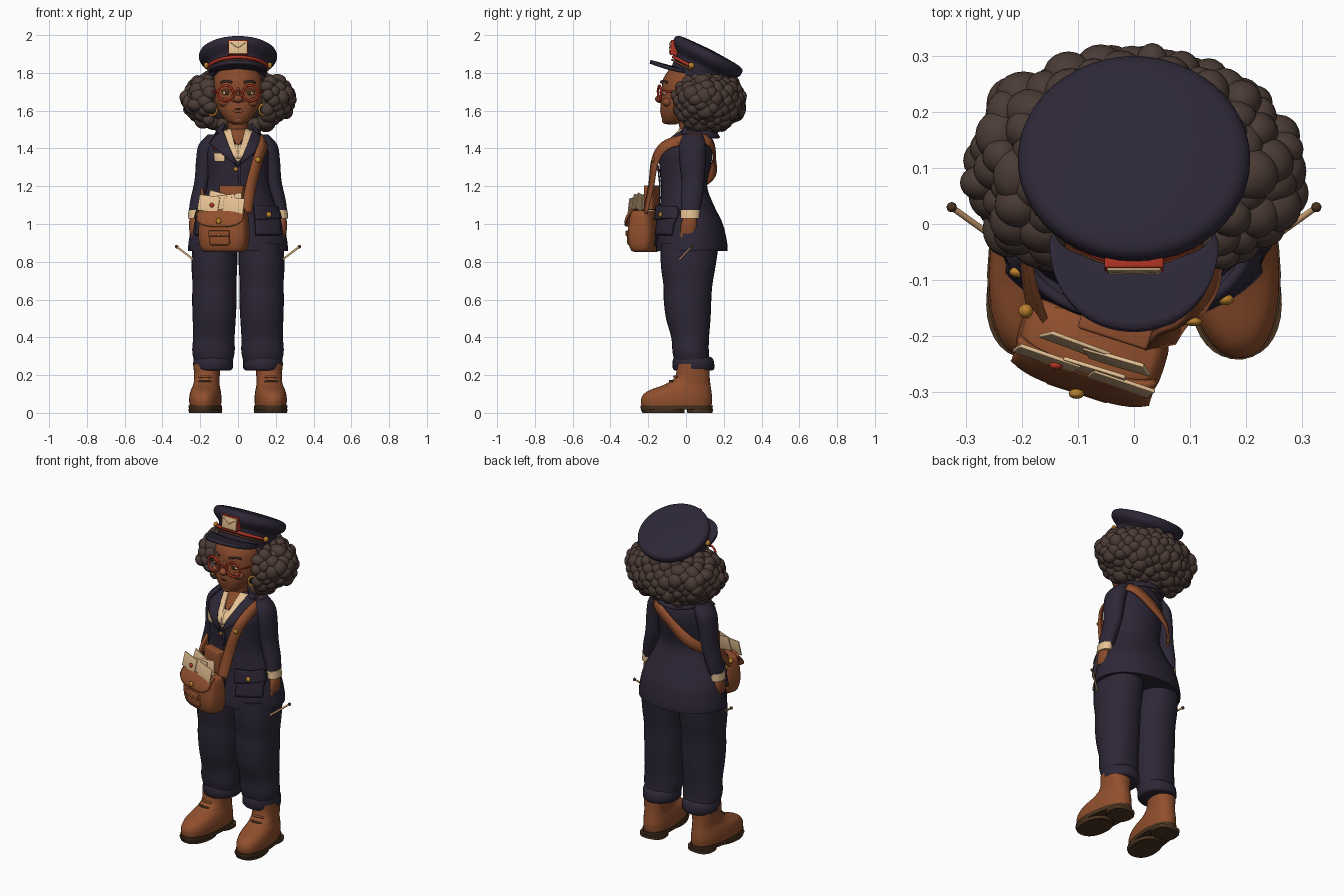
import bpy, bmesh, math, random
from mathutils import Vector, Matrix

cube = bpy.data.objects.get("Cube")
if cube:
    bpy.data.objects.remove(cube)
random.seed(4)


def material(name, *rgb):
    m = bpy.data.materials.new(name)
    m.use_nodes = True
    m.diffuse_color = (*rgb, 1)
    m.node_tree.nodes["Principled BSDF"].inputs["Base Color"].default_value = (*rgb, 1)
    return m


navy = material("navy cloth", .026, .02, .037)
leather = material("tan leather", .28, .078, .026)
skin = material("brown skin", .25, .07, .025)
hair = material("dark hair", .07, .044, .036)
cream = material("cream", .84, .57, .31)
red = material("red", .45, .035, .018)
gold = material("gold", .5, .22, .025)
sole = material("dark sole", .065, .033, .014)
wood = material("pale wood", .7, .4, .19)


def finish(name, bm, mat, matrix=None, angle=40):
    me = bpy.data.meshes.new(name)
    bmesh.ops.recalc_face_normals(bm, faces=bm.faces)
    bm.to_mesh(me)
    bm.free()
    me.materials.append(mat)
    me.polygons.foreach_set("use_smooth", [True] * len(me.polygons))
    me.set_sharp_from_angle(angle=math.radians(angle))
    ob = bpy.data.objects.new(name, me)
    bpy.context.collection.objects.link(ob)
    if matrix:
        ob.matrix_world = matrix
    return ob


def smooth_rows(rows, sub):
    # Catmull-Rom through rows of any width
    out = []
    for i in range(len(rows) - 1):
        a, b, c, d = (rows[max(0, min(len(rows) - 1, i + k))] for k in (-1, 0, 1, 2))
        for j in range(sub):
            t = j / sub
            out.append([q + .5 * t * (r - p + t * (2*p - 5*q + 4*r - s + t * (3*(q - r) + s - p)))
                        for p, q, r, s in zip(a, b, c, d)])
    return out + [list(rows[-1])]


def loft(name, rings, mat, matrix=None, sub=4, n=32, power=1.0):
    # rings: z, cx, cy, rx, ry
    bm, loops = bmesh.new(), []
    shape = lambda v: math.copysign(abs(v) ** power, v)
    for z, cx, cy, rx, ry in smooth_rows(rings, sub):
        loops.append([bm.verts.new((cx + rx * shape(math.cos(k * math.tau / n)),
                                    cy + ry * shape(math.sin(k * math.tau / n)), z)) for k in range(n)])
    for a, b in zip(loops, loops[1:]):
        for k in range(n):
            bm.faces.new((a[k], a[(k + 1) % n], b[(k + 1) % n], b[k]))
    bm.faces.new(loops[0])
    bm.faces.new(loops[-1])
    return finish(name, bm, mat, matrix)


def sheet(name, fn, mat, thick=.008, nu=12, nv=8):
    # fn(u, v) gives a point, u and v from 0 to 1
    bm = bmesh.new()
    g = [[bm.verts.new(fn(u / nu, v / nv)) for v in range(nv + 1)] for u in range(nu + 1)]
    for u in range(nu):
        for v in range(nv):
            bm.faces.new((g[u][v], g[u + 1][v], g[u + 1][v + 1], g[u][v + 1]))
    ob = finish(name, bm, mat)
    mod = ob.modifiers.new("thickness", "SOLIDIFY")
    mod.thickness, mod.offset = thick, 0
    return ob


def ball(name, loc, size, mat):
    bm = bmesh.new()
    bmesh.ops.create_uvsphere(bm, u_segments=20, v_segments=12, radius=1)
    return finish(name, bm, mat, Matrix.LocRotScale(Vector(loc), None, Vector(size)))


def box(name, matrix, size, mat, bevel=.004):
    bm = bmesh.new()
    bmesh.ops.create_cube(bm, size=1, matrix=Matrix.Diagonal((*size, 1)))
    bmesh.ops.bevel(bm, geom=bm.edges[:], offset=bevel, segments=3, profile=.5, affect="EDGES")
    return finish(name, bm, mat, matrix)


def tube(name, pts, r, mat, cyclic=False):
    cu = bpy.data.curves.new(name, "CURVE")
    cu.dimensions, cu.bevel_depth, cu.bevel_resolution, cu.use_fill_caps = "3D", r, 2, True
    sp = cu.splines.new("POLY")
    sp.points.add(len(pts) - 1)
    for p, q in zip(sp.points, pts):
        p.co = (*q, 1)
    sp.use_cyclic_u = cyclic
    cu.materials.append(mat)
    ob = bpy.data.objects.new(name, cu)
    bpy.context.collection.objects.link(ob)
    return ob


def ring(name, c, r, thick, mat, turn=0):
    arc = [k * math.tau / 24 for k in range(24)]
    return tube(name, [(c[0] + r * math.cos(a) * math.cos(turn), c[1] + r * math.cos(a) * math.sin(turn),
                        c[2] + r * math.sin(a)) for a in arc], thick, mat, True)


# jacket body
jacket = [(.857, 0, .03, .264, .19), (.9, 0, .03, .262, .188), (1, 0, .025, .243, .17), (1.1, 0, .005, .2, .142),
          (1.2, 0, -.01, .165, .122), (1.3, 0, -.005, .162, .136), (1.38, 0, .003, .168, .138),
          (1.44, 0, .028, .15, .105), (1.5, 0, .045, .08, .07)]
loft("jacket", jacket, navy)
dense = smooth_rows(jacket, 12)


def on_jacket(x, z, lift):
    _, _, cy, rx, ry = min(dense, key=lambda r: abs(r[0] - z))
    return Vector((x, cy - ry * math.sqrt(max(.02, 1 - (x / rx) ** 2)) - lift, z))


def patch(name, a, b, c, d, mat, lift=.006, s=1, thick=.008):
    # four-cornered piece of cloth laid on the jacket front
    def fn(u, v):
        x, z = ((a[i] * (1 - u) + b[i] * u) * (1 - v) + (d[i] * (1 - u) + c[i] * u) * v for i in (0, 1))
        return on_jacket(s * x, z, lift)
    return sheet(name, fn, mat, thick)


patch("neck_opening", (-.05, 1.5), (.05, 1.5), (.005, 1.41), (-.005, 1.41), skin)
for s, side in ((1, "left"), (-1, "right")):
    patch(side + "_shirt_collar", (.038, 1.505), (.09, 1.49), (.05, 1.36), (0, 1.345), cream, .012, s)
    patch(side + "_shirt_front", (0, 1.42), (.04, 1.42), (.02, 1.35), (0, 1.325), cream, .009, s)
    patch(side + "_lapel", (.086, 1.515), (.15, 1.425), (.08, 1.37), (.004, 1.305), navy, .022, s, .012)
    patch(side + "_pocket", (.09, 1.06), (.215, 1.06), (.22, .94), (.095, .94), navy, .014, s, .026)
    patch(side + "_pocket_flap", (.085, 1.1), (.205, 1.09), (.225, 1.03), (.09, 1.02), navy, .03, s, .018)
    ball(side + "_pocket_button", on_jacket(s * .185 - .022, 1.05, .044), (.015, .01, .015), gold)
patch("jacket_front_edge", (0, 1.31), (.012, 1.31), (.02, .88), (.008, .88), navy, .006)
patch("name_tag", (-.127, 1.377), (-.07, 1.377), (-.07, 1.33), (-.122, 1.33), cream, .012)
patch("ribbon_bar", (-.13, 1.404), (-.07, 1.399), (-.07, 1.388), (-.13, 1.392), red, .012)
ball("jacket_button", on_jacket(-.012, 1.29, .008), (.012, .006, .012), gold)


def collar_point(u, v):
    a = math.radians(-125 + 250 * u)
    r = .13 - .045 * v
    return r * math.sin(a), .045 + r * math.cos(a), 1.455 + .075 * v


sheet("back_collar", collar_point, navy, .014, 24)

# arms, legs and boots, one set for each side
for s, side in ((1, "left"), (-1, "right")):
    loft(side + "_sleeve", [(1.06, s * .225, .022, .036, .05), (1.13, s * .21, .03, .042, .056),
                            (1.23, s * .185, .036, .045, .061), (1.34, s * .172, .035, .05, .069),
                            (1.42, s * .155, .035, .053, .07), (1.475, s * .12, .038, .038, .05)], navy)
    loft(side + "_shirt_cuff", [(1.03, s * .232, .02, .034, .05), (1.075, s * .226, .022, .036, .052)], cream, sub=1)
    loft(side + "_hand", [(.95, s * .236, .01, .02, .04), (1, s * .236, .016, .024, .042),
                          (1.05, s * .23, .02, .022, .03)], skin)
    for k in range(4):
        ball(side + "_finger", (s * .234, -.02 + k * .02, .935 - .007 * (k in (1, 2))), (.013, .012, .038), skin)
    ball(side + "_thumb", (s * .215, -.032, .965), (.012, .014, .035), skin)

    loft(side + "_trouser_leg", [(.25, s * .13, .038, .095, .092), (.32, s * .13, .025, .112, .096),
                                 (.4, s * .128, .022, .11, .1), (.5, s * .126, .012, .114, .118),
                                 (.6, s * .125, .008, .118, .126), (.68, s * .125, .01, .116, .13),
                                 (.78, s * .125, .012, .121, .145), (.9, s * .122, .02, .119, .155)], navy, power=.92)
    loft(side + "_trouser_cuff", [(.225, s * .132, .04, .09, .098), (.235, s * .132, .04, .104, .11),
                                  (.28, s * .132, .038, .104, .108), (.295, s * .132, .035, .095, .097)], navy, sub=2)

    foot = Matrix.Translation((s * .168, 0, 0)) @ Matrix.Rotation(s * .1, 4, "Z")
    loft(side + "_boot", [(.03, 0, -.05, .08, .185), (.075, 0, -.05, .083, .189), (.115, 0, -.035, .078, .17),
                          (.15, 0, .008, .068, .122), (.19, 0, .034, .067, .092), (.26, 0, .038, .072, .088)],
         leather, foot, power=.88)
    loft(side + "_boot_sole", [(.018, 0, -.05, .084, .19), (.04, 0, -.05, .086, .193)], sole, foot, 1, power=.88)
    loft(side + "_boot_tread", [(0, 0, -.12, .078, .112), (.02, 0, -.125, .082, .116)], sole, foot, 1, power=.88)
    loft(side + "_boot_heel", [(0, 0, .074, .075, .066), (.02, 0, .074, .077, .068)], sole, foot, 1, power=.75)
    for k in range(4):
        z, y = .145 + .024 * k, -.107 + .022 * k
        tube(side + "_boot_lace", [foot @ Vector((t * .034, y + .014 * t * t, z - .004 * t * t))
                                   for t in (-1, -.5, 0, .5, 1)], .006, sole if k % 2 else leather)

    # needle poking out of the pocket
    tip = Vector((s * .325, .03, .88))
    tube(side + "_needle", [tip, (s * .2, -.06, .785)], .0055, wood)
    ball(side + "_needle_knob", tip, (.009,) * 3, sole)

# head
loft("neck", [(1.42, 0, .025, .06, .055), (1.5, 0, .018, .052, .05), (1.6, 0, .0, .058, .06)], skin)
loft("head", [(1.528, 0, -.075, .028, .025), (1.545, 0, -.07, .058, .052), (1.59, 0, -.045, .095, .09),
              (1.64, 0, -.02, .121, .115), (1.7, 0, -.005, .13, .125), (1.77, 0, .01, .126, .13),
              (1.83, 0, .03, .1, .11)], skin)
ball("nose", (0, -.137, 1.662), (.025, .027, .021), skin)
ball("nose_bridge", (0, -.122, 1.695), (.012, .018, .03), skin)
ball("chin", (0, -.108, 1.55), (.03, .02, .02), skin)
tube("smile", [(.06 * t, -.135 + .042 * t * t, 1.61 + .02 * t * t) for t in (-1, -.6, -.2, .2, .6, 1)], .0045, sole)
ball("lower_lip", (0, -.129, 1.597), (.03, .009, .008), skin)
for s, side in ((1, "left"), (-1, "right")):
    ball(side + "_cheek", (s * .066, -.096, 1.645), (.038, .028, .026), skin)
    ball(side + "_nostril", (s * .022, -.13, 1.657), (.013, .014, .012), skin)
    ball(side + "_eye", (s * .06, -.111, 1.695), (.024, .016, .013), cream)
    ball(side + "_iris", (s * .058, -.122, 1.695), (.012, .008, .012), sole)
    tube(side + "_eyelid", [(s * (.06 + .026 * t), -.125 + .012 * t * t, 1.709 - .008 * t * t)
                            for t in (-1, -.5, 0, .5, 1)], .006, skin)
    tube(side + "_eyebrow", [(s * (.062 + .03 * t), -.124 + .016 * t + .008 * t * t, 1.757 - .008 * t * t)
                             for t in (-1, -.5, 0, .5, 1)], .006, hair)
    ring(side + "_lens_rim", (s * .066, -.14, 1.692), .042, .006, red, s * .2)
    tube(side + "_glasses_arm", [(s * .108, -.13, 1.702), (s * .134, -.07, 1.702), (s * .135, .0, 1.7)], .005, red)
    ball(side + "_ear", (s * .13, -.005, 1.67), (.018, .028, .038), skin)
    ring(side + "_hoop_earring", (s * .137, -.045, 1.605), .03, .006, gold, s * .6)
tube("glasses_bridge", [(-.025, -.148, 1.697), (0, -.152, 1.704), (.025, -.148, 1.697)], .005, red)

# cap, tilted back
cap = Matrix.Translation((0, .13, 1.917)) @ Matrix.Rotation(math.radians(-27), 4, "X")
loft("cap_crown", [(-.17, 0, 0, .15, .145), (-.1, 0, 0, .16, .155), (-.082, 0, 0, .17, .168), (-.055, 0, 0, .2, .195),
                   (-.03, 0, 0, .207, .201), (-.01, 0, 0, .194, .192), (0, 0, 0, .15, .15), (.006, 0, 0, .01, .01)],
     navy, cap, 3, 48)
front = [math.radians(-75 + 7.5 * k) for k in range(21)]
for z, r, mat in ((-.118, .009, red), (-.135, .005, leather)):
    tube("cap_band_cord", [cap @ Vector((.166 * math.sin(a), -.16 * math.cos(a), z)) for a in front], r, mat)


def visor_point(u, v):
    a = math.radians(-85 + 170 * u)
    c = math.cos(a)
    return math.sin(a) * (.142 + .008 * v), -(.07 + .12 * v) * c ** .7, 1.826 + .033 * v * c - .018 * (1 - c)


sheet("cap_visor", visor_point, navy, .02, 28)
plate = Matrix.Translation((0, -.062, 1.933)) @ Matrix.Rotation(-.1, 4, "X")
box("badge_backing", plate, (.106, .04, .08), red)
box("badge_plate", plate @ Matrix.Translation((0, -.019, 0)), (.096, .012, .07), cream)
tube("badge_fold", [plate @ Vector(p) for p in ((-.04, -.025, .026), (0, -.025, -.004), (.04, -.025, .026))], .002, wood)
for s in (-1, 1):
    ball("cap_button", cap @ Vector((s * .168, -.055, -.115)), (.013, .016, .016), gold)

# curly hair: a core covered with curls
ball("hair_core", (0, .11, 1.66), (.25, .17, .14), hair)
bm, count = bmesh.new(), 210
to_cap = cap.inverted()
for k in range(count):
    h = 1 - 2 * (k + .5) / count
    a, w = k * 2.39996, math.sqrt(1 - h * h)
    g = random.uniform(.94, 1.05)
    p = Vector((.267 * g * w * math.cos(a), .1 + .18 * g * w * math.sin(a), 1.655 + .143 * g * h))
    face = p.y < .03 and abs(p.x) < .145 and p.z < 1.765
    if face or (to_cap @ p).z > -.09:
        continue
    shape = Matrix.Diagonal([random.uniform(.85, 1.15) for _ in range(3)] + [1])
    bmesh.ops.create_icosphere(bm, subdivisions=3, radius=random.uniform(.033, .046),
                               matrix=Matrix.Translation(p) @ shape)
finish("hair_curls", bm, hair, None, 60)

# satchel with letters and a parcel
bag = Matrix.Translation((-.074, -.215, 0)) @ Matrix.Rotation(math.radians(-18), 4, "Z")


def bag_box(name, x, y, z, size, mat, bevel=.004, tilt=0, lean=0):
    turn = Matrix.Rotation(lean, 4, "X") @ Matrix.Rotation(tilt, 4, "Y")
    return box(name, bag @ Matrix.Translation((x, y, z)) @ turn, size, mat, bevel)


def flap_point(u, v):
    # curved lower edge, bulging away from the bag
    t = 2 * u - 1
    low = .985 + .035 * t ** 4
    return bag @ Vector((.128 * t, -.045 - .04 * math.sin(v * 1.5) + .018 * t ** 4, 1.078 + (low - 1.078) * v))


loft("bag_body", [(.852, 0, 0, .095, .04), (.865, 0, 0, .12, .06), (.93, 0, 0, .134, .074), (1.02, 0, 0, .13, .066),
                  (1.06, 0, 0, .124, .055), (1.072, 0, 0, .11, .048)], leather, bag, 3, 40, .55)
sheet("bag_flap", flap_point, leather, .012, 16)
bag_box("bag_pocket", 0, -.072, .925, (.11, .03, .075), leather, .012)
bag_box("bag_pocket_flap", 0, -.086, .95, (.115, .012, .03), leather)
ball("bag_clasp", bag @ Vector((0, -.092, 1.015)), (.014, .009, .016), gold)
ball("pocket_stud", bag @ Vector((0, -.093, .943)), (.008, .005, .008), gold)
ball("bag_ring", (-.193, -.155, 1.06), (.013, .013, .016), gold)
for x, y, z, tilt in ((-.07, -.048, 1.108, .12), (.02, -.044, 1.112, -.1), (-.03, -.01, 1.125, .25),
                      (.07, -.05, 1.098, .1), (.05, -.015, 1.115, -.2)):
    bag_box("letter", x, y, z, (.115, .007, .085), cream, .002, tilt, -.15)
ball("letter_seal", bag @ Vector((-.05, -.055, 1.1)), (.012, .008, .012), red)
bag_box("parcel", .03, .045, 1.14, (.13, .05, .13), leather, .006)

# shoulder strap, a ribbon over the left shoulder and across the back
path = smooth_rows([(.045, -.215, 1.06), (.068, -.185, 1.2), (.105, -.162, 1.34), (.134, -.1, 1.42), (.135, .04, 1.452),
                    (.11, .125, 1.435), (.0, .152, 1.36), (-.12, .137, 1.27), (-.185, .05, 1.2),
                    (-.19, -.07, 1.13), (-.17, -.17, 1.04)], 6)
strap = [Vector(p) for p in path]


def strap_point(u, v):
    i = round(u * (len(strap) - 1))
    along = strap[min(i + 1, len(strap) - 1)] - strap[max(i - 1, 0)]
    out = strap[i] - Vector((0, .01, min(strap[i].z, 1.36)))
    return strap[i] + along.cross(out).normalized() * (v - .5) * .058


sheet("bag_strap", strap_point, leather, .012, len(strap) - 1, 2)
ball("strap_buckle", strap[12] + Vector((0, -.012, 0)), (.016, .008, .014), gold)
